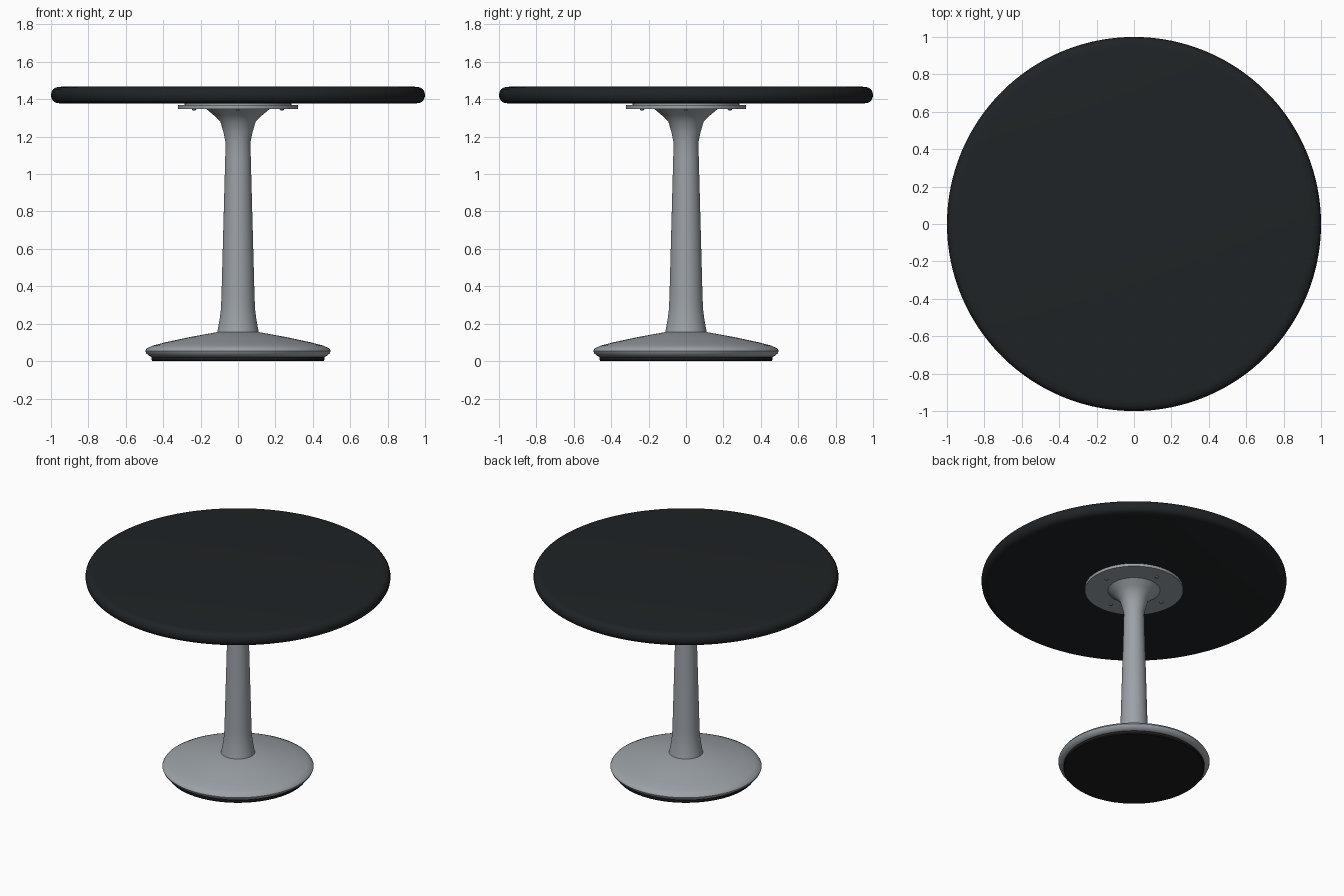
import bpy, bmesh, math

if "Cube" in bpy.data.objects:
    bpy.data.objects.remove(bpy.data.objects["Cube"])


def material(name, color):
    m = bpy.data.materials.new(name)
    m.diffuse_color = color
    m.use_nodes = True
    m.node_tree.nodes["Principled BSDF"].inputs["Base Color"].default_value = m.diffuse_color
    return m


def lathe(name, profile, sides=96, mat=None, angle=30, loc=(0, 0, 0)):
    """Spin a (radius, z) profile, listed bottom to top, into a closed solid."""
    bm = bmesh.new()
    rings = []
    for r, z in profile:
        rings.append([bm.verts.new((r * math.cos(2 * math.pi * i / sides),
                                    r * math.sin(2 * math.pi * i / sides), z))
                      for i in range(sides)])
    for a, b in zip(rings, rings[1:]):
        for i in range(sides):
            j = (i + 1) % sides
            bm.faces.new((a[i], a[j], b[j], b[i]))
    bm.faces.new(rings[0][::-1])
    bm.faces.new(rings[-1])
    me = bpy.data.meshes.new(name)
    bm.to_mesh(me)
    bm.free()
    ob = bpy.data.objects.new(name, me)
    ob.location = loc
    bpy.context.collection.objects.link(ob)
    if mat:
        me.materials.append(mat)
    bpy.ops.object.select_all(action='DESELECT')
    ob.select_set(True)
    bpy.context.view_layer.objects.active = ob
    bpy.ops.object.shade_smooth_by_angle(angle=math.radians(angle))
    return ob


black = material("black_top", (0.014, 0.017, 0.019, 1))
rubber = material("black_rubber", (0.012, 0.012, 0.013, 1))
metal = material("grey_metal", (0.33, 0.36, 0.39, 1))

# Table top with a rounded rim
z0, z1, c = 1.377, 1.467, 0.04
rim = [(0.95, z0)]
for k in range(9):
    t = -math.pi / 2 + math.pi * k / 8
    mid = (z0 + z1) / 2
    rim.append((0.945 + 0.055 * max(math.cos(t), 0) ** 0.7, mid + 0.045 * math.sin(t)))
lathe("table_top", rim[1:], 128, black, 50)

# Mounting plate under the top, with a thin spacer touching the wood
lathe("mounting_plate", [(0.322, 1.349), (0.322, 1.370)], mat=metal)
lathe("plate_spacer", [(0.285, 1.370), (0.285, 1.378)], mat=metal)

# Screws holding the plate
for i in range(4):
    a = math.pi / 2 * i
    lathe("plate_screw", [(0.007, -0.004), (0.012, 0.0), (0.012, 0.006)], 12, metal,
          loc=(0.235 * math.cos(a), 0.235 * math.sin(a), 1.345))

# Tapered column flaring at both ends
lathe("column", [(0.112, 0.150), (0.108, 0.170), (0.098, 0.225), (0.091, 0.28),
                 (0.088, 0.36), (0.068, 1.10), (0.067, 1.17), (0.077, 1.22),
                 (0.094, 1.28), (0.13, 1.315), (0.172, 1.350)],
      mat=metal, angle=40)

# Pedestal base disc
lathe("base", [(0.462, 0.022), (0.478, 0.030), (0.491, 0.042), (0.496, 0.055),
               (0.488, 0.068), (0.455, 0.083), (0.39, 0.100), (0.26, 0.128),
               (0.112, 0.155)], mat=metal, angle=50)

# Rubber foot ring under the base
lathe("foot_pad", [(0.457, 0.0), (0.462, 0.006), (0.462, 0.024)], mat=rubber)
